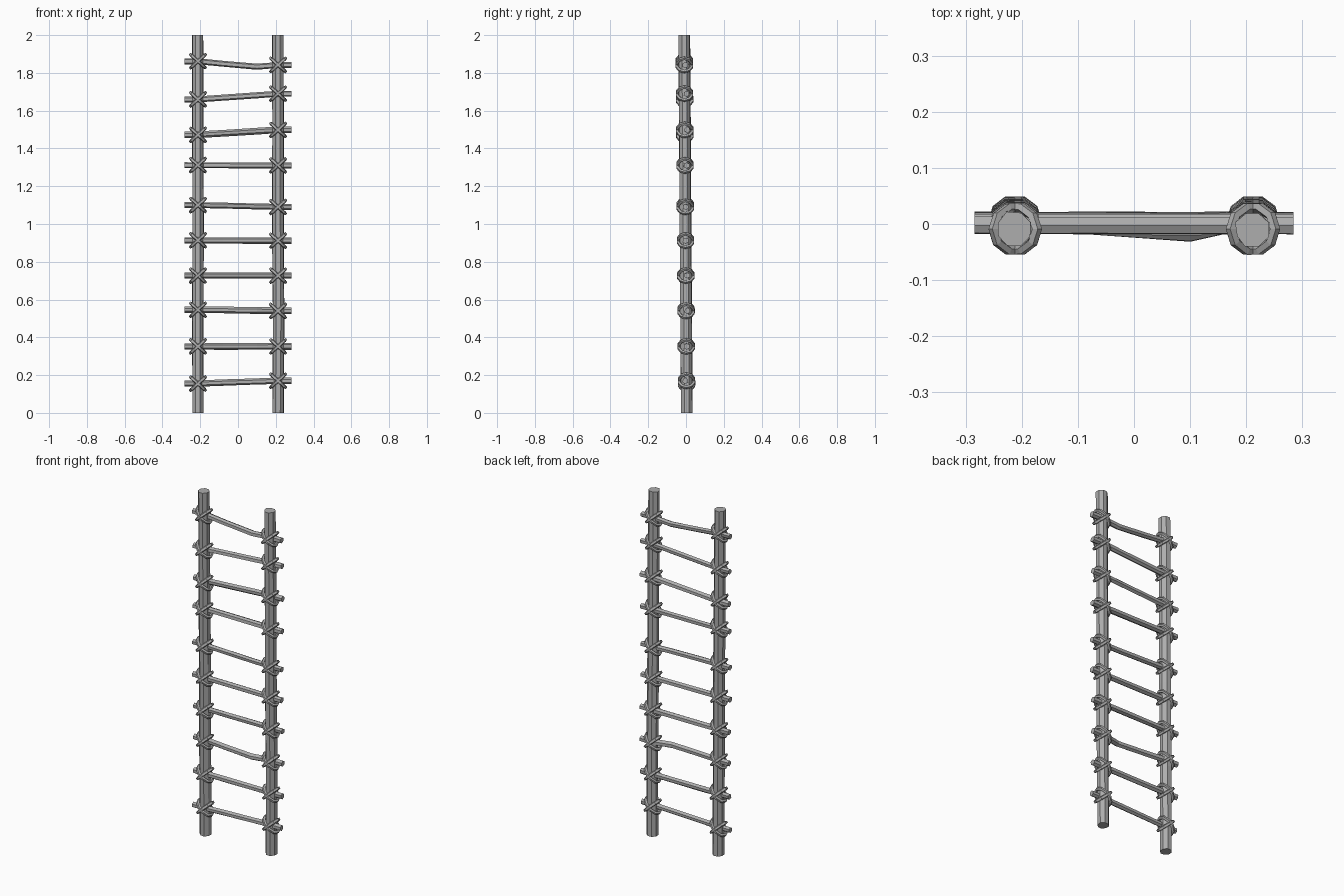
import bpy
import math
import random
from mathutils import Vector

random.seed(4)

cube = bpy.data.objects.get("Cube")
if cube:
    bpy.data.objects.remove(cube, do_unlink=True)

grey = bpy.data.materials.new("weathered_grey")
grey.use_nodes = True
GREY = (0.42, 0.42, 0.42, 1)
grey.diffuse_color = GREY
grey.node_tree.nodes["Principled BSDF"].inputs["Base Color"].default_value = GREY


def tube(name, path, radius, sides, up, closed=False, rough=0.0):
    """Sweep a slightly uneven polygon along a path of points."""
    path = [Vector(p) for p in path]
    n = len(path)
    verts, faces = [], []
    # one irregular cross-section shared along the length
    shape = [1 + random.uniform(-rough, rough) for _ in range(sides)]
    for i, p in enumerate(path):
        before = path[i - 1] if closed or i else p
        after = path[(i + 1) % n] if closed or i < n - 1 else p
        along = (after - before).normalized()
        side = along.cross(Vector(up)).normalized()
        top = side.cross(along)
        for k in range(sides):
            a = math.tau * (k + 0.5) / sides
            r = radius * shape[k] * (1 + random.uniform(-rough, rough) / 2)
            verts.append(p + r * (math.cos(a) * side + math.sin(a) * top))
    for i in range(n if closed else n - 1):
        j = (i + 1) % n
        for k in range(sides):
            m = (k + 1) % sides
            faces.append((i * sides + k, i * sides + m, j * sides + m, j * sides + k))
    if not closed:
        faces.append(tuple(reversed(range(sides))))
        faces.append(tuple(range((n - 1) * sides, n * sides)))
    mesh = bpy.data.meshes.new(name)
    mesh.from_pydata(verts, [], faces)
    mesh.materials.append(grey)
    mesh.update()
    obj = bpy.data.objects.new(name, mesh)
    bpy.context.collection.objects.link(obj)
    return obj


def post_y(z):
    # the posts lean slightly towards the front at the top
    return 0.004 - 0.007 * z


def lashing(name, x, z, tilt):
    """Oval rope loop wound diagonally round a post and rung."""
    points = []
    for i in range(10):
        a = math.tau * i / 10
        d = 0.052 * math.cos(a)
        points.append((x + d * math.cos(tilt), post_y(z) + 0.04 * math.sin(a),
                       z + d * math.sin(tilt)))
    normal = (-math.sin(tilt), 0, math.cos(tilt))
    tube(name, points, 0.0095, 5, normal, closed=True, rough=0.08)


# Posts
POST_X = 0.212
for label, s in (("right", -1), ("left", 1)):
    path = []
    for z in (0, 0.5, 1.0, 1.5, 2.0):
        wobble = random.uniform(-0.002, 0.002)
        path.append((s * POST_X + wobble, post_y(z), z))
    tube(label + "_post", path, 0.032, 8, (0, 1, 0), rough=0.07)

# Rungs: height at the right post, height at the left post, sag, forward bow
rungs = [
    (0.155, 0.170, 0, 0), (0.352, 0.352, 0, 0), (0.546, 0.540, 0, 0.024),
    (0.727, 0.727, 0, 0), (0.914, 0.912, 0, 0), (1.100, 1.090, 0, 0.004),
    (1.312, 1.310, 0, 0), (1.472, 1.498, 0, 0), (1.660, 1.690, 0, 0),
    (1.862, 1.842, 0.014, 0),
]
for number, (z_right, z_left, sag, bow) in enumerate(rungs, 1):
    shift = random.uniform(-0.004, 0.008)
    path = []
    for x, bend in ((-0.284, 0), (-POST_X, 0), (-0.08, 0.5), (0.1, 1),
                    (POST_X, 0), (0.284, 0)):
        t = max(0, min(1, (x + POST_X) / (2 * POST_X)))
        z = z_right + (z_left - z_right) * t - sag * bend
        path.append((x, shift - bow * bend, z))
    tube(f"rung_{number}", path, 0.0165, 6, (0, 0, 1), rough=0.1)

    # Crossed lashings at both ends
    for label, x, z in (("right", -POST_X, z_right), ("left", POST_X, z_left)):
        for turn, angle in (("rising", 42), ("falling", -42)):
            lashing(f"{label}_{turn}_lashing_{number}", x, z, math.radians(angle))
